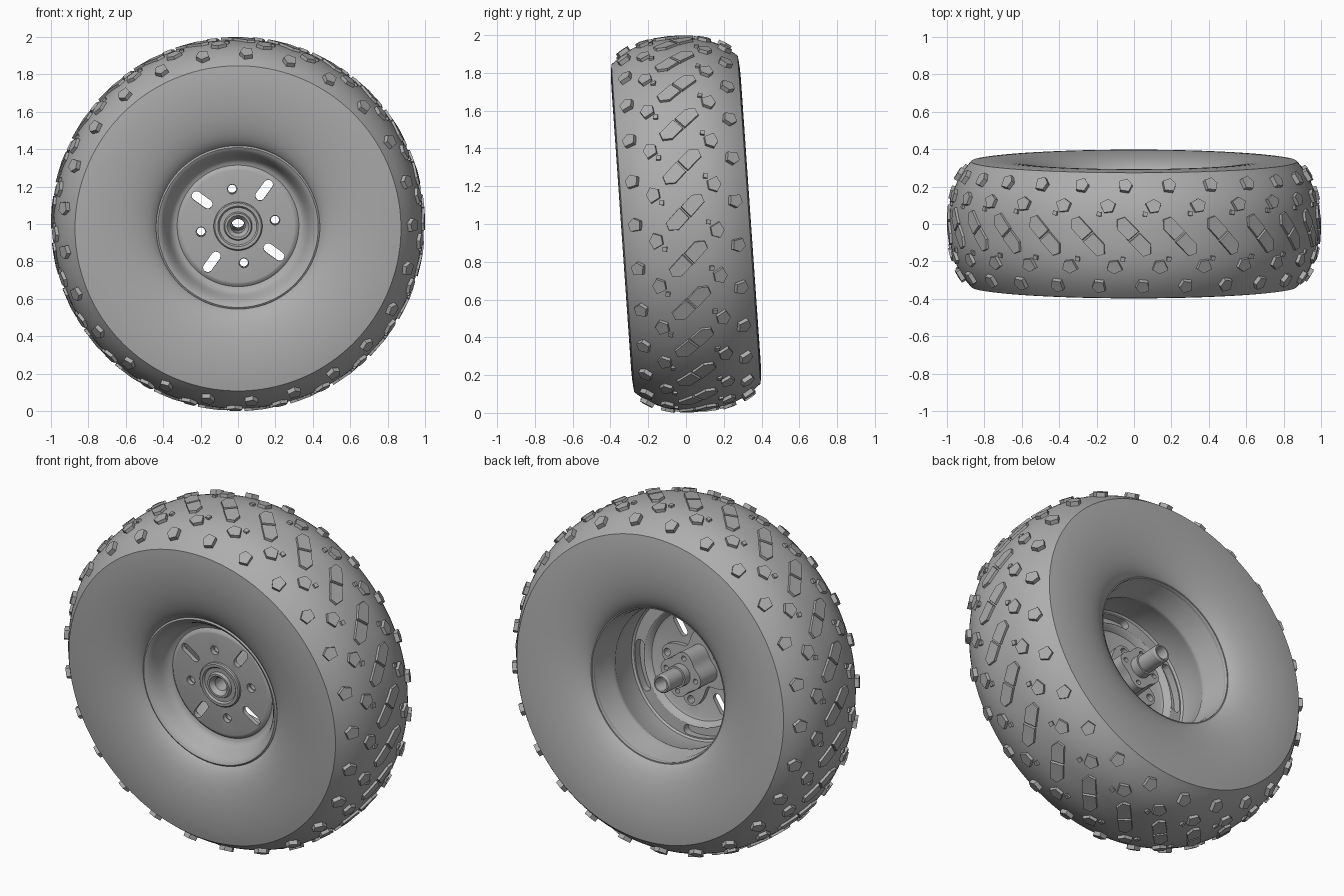
import bpy, bmesh, math
from math import sin, cos, pi, radians
from mathutils import Vector, Matrix
from mathutils.geometry import interpolate_bezier

cube = bpy.data.objects.get("Cube")
if cube:
    bpy.data.objects.remove(cube, do_unlink=True)

grey = bpy.data.materials.new("plain_grey")
grey.use_nodes = True
tone = (0.42, 0.42, 0.42, 1)
grey.diffuse_color = tone
grey.node_tree.nodes["Principled BSDF"].inputs["Base Color"].default_value = tone

# The wheel axis runs along y, leaning slightly
LEAN = Matrix.Translation((0, 0, 1)) @ Matrix.Rotation(radians(4), 4, "X")
TURN = radians(9)
QUARTERS = [TURN + k * pi / 2 for k in range(4)]


def finish(name, bm):
    bmesh.ops.recalc_face_normals(bm, faces=bm.faces)
    mesh = bpy.data.meshes.new(name)
    bm.to_mesh(mesh)
    bm.free()
    mesh.materials.append(grey)
    ob = bpy.data.objects.new(name, mesh)
    bpy.context.collection.objects.link(ob)
    ob.matrix_world = LEAN
    return ob


def smooth(ob, angle=30):
    bpy.ops.object.select_all(action="DESELECT")
    ob.select_set(True)
    bpy.context.view_layer.objects.active = ob
    bpy.ops.object.shade_smooth_by_angle(angle=radians(angle))


def polar(r, a):
    return Vector((r * cos(a), r * sin(a)))


def lathe(name, profile, steps=128):
    """Closed (y, r) profile swept round the axis."""
    bm = bmesh.new()
    rings = []
    for i in range(steps):
        a = 2 * pi * i / steps
        rings.append([bm.verts.new((r * cos(a), y, r * sin(a))) for y, r in profile])
    n = len(profile)
    for i, ring in enumerate(rings):
        nxt = rings[(i + 1) % steps]
        for j in range(n):
            k = (j + 1) % n
            bm.faces.new((ring[j], ring[k], nxt[k], nxt[j]))
    return finish(name, bm)


def add_prism(bm, outline, y0, y1):
    a = [bm.verts.new((p[0], y0, p[1])) for p in outline]
    b = [bm.verts.new((p[0], y1, p[1])) for p in outline]
    bm.faces.new(a)
    bm.faces.new(b[::-1])
    for i in range(len(a)):
        j = (i + 1) % len(a)
        bm.faces.new((a[i], a[j], b[j], b[i]))


def prisms(name, outlines, y0, y1):
    bm = bmesh.new()
    for o in outlines:
        add_prism(bm, o, y0, y1)
    return finish(name, bm)


def cut(ob, cutter):
    cutter.hide_render = True
    mod = ob.modifiers.new("cut", "BOOLEAN")
    mod.operation, mod.solver, mod.object = "DIFFERENCE", "EXACT", cutter
    bpy.context.view_layer.objects.active = ob
    bpy.ops.object.modifier_apply(modifier=mod.name)
    bpy.data.objects.remove(cutter, do_unlink=True)


def circle(c, r, n=20):
    return [c + polar(r, 2 * pi * i / n) for i in range(n)]


def half(c, r, start, n=8):
    return [c + polar(r, start + pi * i / n) for i in range(n + 1)]


def radial_slot(a, r0, r1, w):
    return half(polar(r1, a), w, a - pi / 2) + half(polar(r0, a), w, a + pi / 2)


def kidney(a, r, spread, w, n=10):
    angles = [a - spread + 2 * spread * i / n for i in range(n + 1)]
    outer = [polar(r + w, t) for t in angles[1:-1]]
    inner = [polar(r - w, t) for t in reversed(angles[1:-1])]
    return (outer + half(polar(r, angles[-1]), w, angles[-1])
            + inner + half(polar(r, angles[0]), w, angles[0] + pi))


# Tyre carcass: rounded crown, crisp shoulder, bulging sidewalls
EDGE = 0.335


def crown(y):
    return 0.87 + 0.115 * (1 - (abs(y) / EDGE) ** 2.6)


wall = [(p.x, p.y) for p in interpolate_bezier(
    Vector((0.25, 0.43)), Vector((0.33, 0.47)), Vector((0.36, 0.70)), Vector((EDGE, 0.87)), 18)]
tread = [(EDGE * (1 - i / 12), crown(EDGE * (1 - i / 12))) for i in range(1, 24)]
tyre = lathe("tyre", wall + tread + [(-y, r) for y, r in reversed(wall)], 150)
smooth(tyre)

# Tread lugs, drawn flat as (round, across) and wrapped on the crown
PITCHES = 25
PITCH = 2 * pi * 0.985 / PITCHES


def wrap(c, y, h):
    e = 0.002
    slope = (crown(y + e) - crown(y - e)) / (2 * e)
    k = math.hypot(slope, 1)
    r = crown(y) + h / k
    a = c / 0.985
    return (r * sin(a), y - h * slope / k, r * cos(a))


def add_lug(bm, outline, shift, height):
    n = len(outline)
    mid = sum((Vector(p) for p in outline), Vector((0, 0))) / n
    top, base = [], []
    for p in outline:
        q = mid + (Vector(p) - mid) * 0.92
        top.append(bm.verts.new(wrap(q.x + shift, q.y, height)))
        base.append(bm.verts.new(wrap(p[0] + shift, p[1], -0.012)))
    bm.faces.new(top)
    for i in range(n):
        j = (i + 1) % n
        bm.faces.new((base[i], base[j], top[j], top[i]))


bar = [(0.004, -0.004), (0.036, 0.026), (-0.052, 0.112), (-0.092, 0.105), (-0.082, 0.076)]
bar_half = [(-0.030, -0.026 + 0.002), (0.030, 0.028), (-0.050, 0.108), (-0.092, 0.094), (-0.092, 0.040)]
pentagon = [(-0.045, 0.015), (-0.018, -0.036), (0.030, -0.030), (0.046, 0.014), (0.004, 0.038)]
shoulder = [(-0.036, 0.022), (-0.030, -0.026), (0.022, -0.032), (0.042, 0.004), (0.012, 0.034)]
nub = [(-0.014, -0.010), (0.012, -0.014), (0.014, 0.010), (-0.010, 0.014)]


def moved(shape, c, y):
    return [(p[0] + c, p[1] + y) for p in shape]


pattern = [
    (bar_half, 0.014),
    (moved(pentagon, 0.42 * PITCH, 0.160), 0.018),
    (moved(nub, 0.42 * PITCH - 0.045, 0.120), 0.012),
    (moved(shoulder, -0.20 * PITCH, 0.262), 0.024),
]
bm = bmesh.new()
for i in range(PITCHES):
    for shape, height in pattern:
        for s in (1, -1):
            add_lug(bm, [(s * c, s * y) for c, y in shape], i * PITCH, height)
finish("tread_lugs", bm)

# Rim: rolled lips, dished front, straight barrel behind
dish = [(p.x, p.y) for p in interpolate_bezier(
    Vector((-0.262, 0.415)), Vector((-0.22, 0.37)), Vector((-0.15, 0.375)), Vector((-0.145, 0.325)), 10)]
rim = lathe("rim", [
    (-0.24, 0.440), (-0.262, 0.437), (-0.268, 0.428)] + dish + [
    (-0.158, 0.310), (-0.160, 0.300), (-0.160, 0.060), (-0.135, 0.060), (-0.135, 0.295),
    (-0.128, 0.312), (-0.105, 0.325), (-0.095, 0.340), (-0.095, 0.405), (-0.085, 0.415),
    (0.06, 0.415), (0.08, 0.405), (0.10, 0.405), (0.12, 0.415), (0.21, 0.420),
    (0.235, 0.430), (0.262, 0.432), (0.262, 0.440), (0.24, 0.445)])
cut(rim, prisms("slot_cutter", [radial_slot(a + pi / 4, 0.20, 0.275, 0.025) for a in QUARTERS], -0.3, 0))
cut(rim, prisms("bolt_cutter", [circle(polar(0.2, a), 0.026) for a in QUARTERS], -0.3, 0))
cut(rim, prisms("kidney_cutter", [kidney(a - radians(22), 0.37, 0.32, 0.028) for a in QUARTERS], -0.14, 0))
smooth(rim)

# Hub sleeve: front collar and long bored shaft
sleeve = lathe("hub_sleeve", [
    (-0.14, 0.13), (-0.172, 0.13), (-0.178, 0.124), (-0.178, 0.108), (-0.168, 0.100),
    (-0.168, 0.076), (-0.185, 0.070), (-0.185, 0.058), (-0.160, 0.038), (0.225, 0.034),
    (0.235, 0.038), (0.235, 0.046), (0.225, 0.052), (0.10, 0.052), (0.10, 0.062),
    (0.02, 0.062), (-0.12, 0.062)], 64)
smooth(sleeve)


# Hub carrier behind the disc: four-eared flange and lobed block
def lobed(r, depth, a0, n=96):
    return [polar(r + depth * cos(4 * (2 * pi * i / n - a0)), 2 * pi * i / n) for i in range(n)]


for name, r, depth, y0, y1, ring, hole in (
        ("hub_flange", 0.180, 0.055, -0.134, -0.105, 0.2, 0.022),
        ("hub_block", 0.118, 0.014, -0.106, 0.05, 0.098, 0.014)):
    part = prisms(name, [lobed(r, depth, TURN)], y0, y1)
    holes = [circle(polar(ring, a), hole) for a in QUARTERS]
    cut(part, prisms(name + "_cutter", holes + [circle(Vector((0, 0)), 0.058, 32)], -0.3, 0.3))
    smooth(part)
